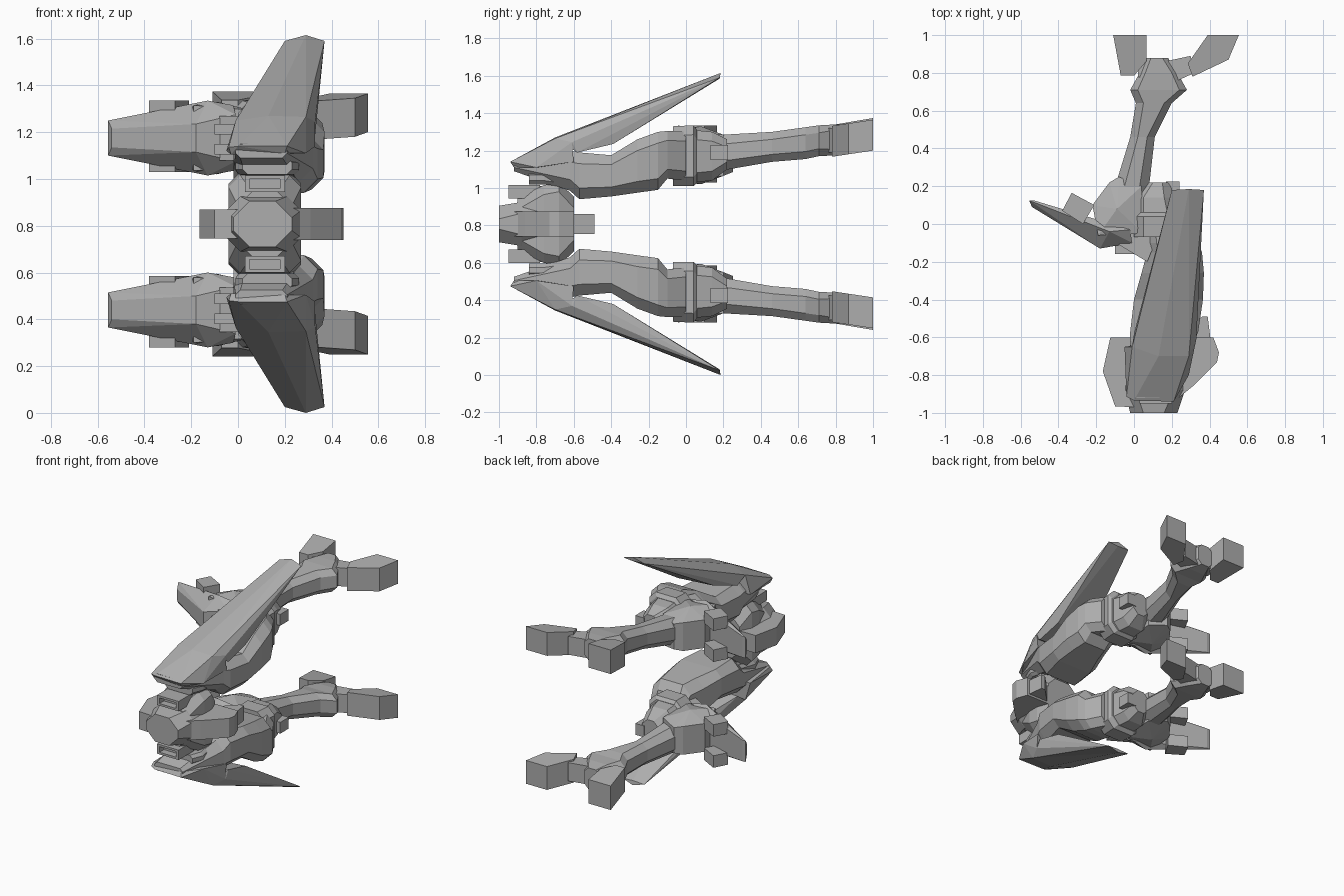
import bpy
import bmesh

MID = 0.8075  # height of the symmetry plane

grey = bpy.data.materials.new("plain_grey")
grey.diffuse_color = (0.42, 0.42, 0.42, 1)


def finish(name, bm, mirror=True):
    """Turn a bmesh into an object, mirrored across the middle height."""
    bmesh.ops.recalc_face_normals(bm, faces=bm.faces)
    bmesh.ops.translate(bm, verts=bm.verts, vec=(0, 0, -MID))
    me = bpy.data.meshes.new(name)
    bm.to_mesh(me)
    bm.free()
    me.materials.append(grey)
    ob = bpy.data.objects.new(name, me)
    ob.location.z = MID
    bpy.context.collection.objects.link(ob)
    if mirror:
        mod = ob.modifiers.new("mirror", 'MIRROR')
        mod.use_axis = (False, False, True)
        mod.use_mirror_merge = False
    return ob


def hull(name, pts, mirror=True):
    """Faceted solid around a few corner points."""
    bm = bmesh.new()
    for p in pts:
        bm.verts.new(p)
    res = bmesh.ops.convex_hull(bm, input=bm.verts)
    junk = {g for g in res["geom_interior"] + res["geom_unused"]
            if isinstance(g, bmesh.types.BMVert) and g.is_valid}
    bmesh.ops.delete(bm, geom=list(junk), context='VERTS')
    bmesh.ops.dissolve_limit(bm, angle_limit=0.02, verts=bm.verts, edges=bm.edges)
    return finish(name, bm, mirror)


def section(y, x0, x1, z0, z1, c):
    """Chamfered rectangle across y."""
    return [(x0 + c, y, z0), (x1 - c, y, z0), (x1, y, z0 + c), (x1, y, z1 - c),
            (x1 - c, y, z1), (x0 + c, y, z1), (x0, y, z1 - c), (x0, y, z0 + c)]


def loft(name, sections, mirror=True):
    bm = bmesh.new()
    rings = [[bm.verts.new(p) for p in section(*s)] for s in sections]
    for a, b in zip(rings, rings[1:]):
        for i in range(8):
            j = (i + 1) % 8
            bm.faces.new((a[i], a[j], b[j], b[i]))
    bm.faces.new(rings[0])
    bm.faces.new(rings[-1])
    return finish(name, bm, mirror)


def prism(name, outline, z0, z1, tilt=0.0, mirror=True):
    """Top-view outline raised from z0 to z1, rising along y by tilt."""
    return hull(name, [(x, y, z + tilt * (y - 0.8)) for x, y in outline for z in (z0, z1)], mirror)


def box(name, x0, x1, y0, y1, z0, z1, mirror=True):
    return prism(name, [(x0, y0), (x1, y0), (x1, y1), (x0, y1)], z0, z1, 0, mirror)


# Hip core, nose and side lobes
loft("hip_core", [(-0.9, 0.0, 0.23, 0.67, 0.945, 0.06), (-0.76, -0.04, 0.27, 0.6, 1.015, 0.05),
                  (-0.68, -0.04, 0.27, 0.585, 1.03, 0.05), (-0.6, 0.0, 0.24, 0.66, 0.955, 0.06)], False)
loft("hip_nose", [(-1.0, -0.02, 0.23, 0.71, 0.905, 0.07), (-0.88, -0.05, 0.27, 0.69, 0.925, 0.06),
                  (-0.7, -0.04, 0.27, 0.69, 0.925, 0.06)], False)
prism("left_lobe", [(0.0, -0.97), (-0.1, -0.965), (-0.165, -0.78), (-0.125, -0.6), (0.0, -0.6)],
      0.745, 0.87, 0, False)
prism("right_lobe", [(0.2, -0.95), (0.31, -0.86), (0.44, -0.73), (0.45, -0.68), (0.42, -0.6), (0.2, -0.6)],
      0.74, 0.875, 0, False)
prism("right_lobe_tail", [(0.25, -0.7), (0.41, -0.65), (0.39, -0.49), (0.36, -0.49), (0.25, -0.6)],
      0.755, 0.86, 0, False)
# Small frames on the hip front, made from four bars
for n, x0, x1, z0, z1 in (("low", 0.03, 0.2, 0.945, 0.96), ("high", 0.03, 0.2, 1.0, 1.015),
                          ("left", 0.03, 0.05, 0.945, 1.015), ("right", 0.18, 0.2, 0.945, 1.015)):
    box("hip_frame_" + n, x0, x1, -0.95, -0.78, z0, z1)
box("hip_frame_back", 0.04, 0.19, -0.9, -0.75, 0.95, 1.01)
loft("hip_collar", [(-0.84, 0.02, 0.23, 1.02, 1.09, 0.02), (-0.76, -0.01, 0.26, 1.02, 1.09, 0.02),
                    (-0.62, 0.0, 0.25, 1.0, 1.09, 0.02)])

# Thigh pod, running back into the knee joint
loft("thigh_pod", [(-0.92, -0.01, 0.21, 1.09, 1.15, 0.02), (-0.62, -0.02, 0.32, 0.985, 1.2, 0.06),
                   (-0.57, -0.02, 0.34, 0.94, 1.19, 0.06), (-0.4, 0.0, 0.365, 0.955, 1.175, 0.05),
                   (-0.26, 0.04, 0.37, 0.975, 1.26, 0.06), (-0.15, 0.07, 0.36, 0.99, 1.3, 0.06),
                   (-0.1, 0.07, 0.34, 1.05, 1.305, 0.05), (0.0, 0.06, 0.28, 1.04, 1.3, 0.05)])
loft("knee_joint_ring", [(-0.07, 0.0, 0.25, 1.01, 1.33, 0.05), (0.04, 0.0, 0.26, 1.01, 1.335, 0.05),
                         (0.06, 0.0, 0.24, 1.03, 1.31, 0.05)])
loft("knee_joint", [(0.04, 0.0, 0.23, 1.03, 1.31, 0.05), (0.14, 0.0, 0.21, 1.04, 1.3, 0.05),
                    (0.22, 0.06, 0.19, 1.1, 1.26, 0.04)])
box("knee_clip", 0.17, 0.24, 0.13, 0.225, 1.15, 1.23)
prism("knee_bracket", [(-0.08, -0.11), (0.07, -0.2), (0.14, -0.03), (-0.02, -0.03)], 1.08, 1.27)
for n, z in (("upper", 1.19), ("lower", 1.105)):
    box("knee_hook_" + n, -0.1, 0.02, -0.16, -0.1, z, z + 0.045)

# Long swept fin above the pod
base = [(-0.01, -0.65, 1.25), (0.13, -0.7, 1.27), (0.29, -0.7, 1.265), (0.33, -0.61, 1.245)]
hull("fin_blade", base + [(0.2, 0.18, 1.59), (0.29, 0.185, 1.615), (0.37, 0.18, 1.59),
                          (0.29, 0.18, 1.585), (0.0, -0.58, 1.2), (0.06, -0.4, 1.25),
                          (0.33, -0.39, 1.235), (0.33, -0.58, 1.19)])
hull("fin_nose", base + [(-0.04, -0.915, 1.135), (0.0, -0.935, 1.14), (0.21, -0.94, 1.14),
                         (0.29, -0.8, 1.11), (0.33, -0.6, 1.14), (-0.05, -0.65, 1.12),
                         (-0.03, -0.9, 1.105), (0.2, -0.92, 1.11)])

# Knee body and forward guard blade
hull("knee_body", [(x, y, z) for x, y, h in ((-0.22, 0.1, 0.1), (-0.13, 0.22, 0.1), (-0.08, 0.25, 0.09),
                                             (0.04, 0.2, 0.11), (0.05, -0.05, 0.12), (-0.19, -0.06, 0.14),
                                             (-0.09, 0.08, 0.155))
                   for z in (1.175 - h, 1.175 + h)])
hull("knee_guard", [(x, y, z) for x, y, h in ((-0.555, 0.125, 0.075), (-0.54, 0.09, 0.04),
                                              (-0.53, 0.125, 0.075), (-0.18, -0.13, 0.06),
                                              (-0.01, -0.1, 0.1), (-0.13, -0.04, 0.16),
                                              (-0.02, -0.03, 0.14), (-0.22, 0.0, 0.14))
                    for z in (1.175 - h, 1.175 + h)])
for n, z in (("upper", 1.25), ("lower", 1.03)):
    prism("guard_block_" + n, [(-0.38, 0.07), (-0.33, 0.165), (-0.21, 0.1), (-0.27, 0.0)], z, z + 0.085)

# Shin and ankle
loft("shin", [(0.1, -0.13, 0.07, 1.08, 1.27, 0.05), (0.2, -0.1, 0.08, 1.095, 1.285, 0.05),
              (0.46, -0.02, 0.11, 1.14, 1.3, 0.04), (0.64, 0.01, 0.2, 1.155, 1.325, 0.04),
              (0.71, -0.02, 0.28, 1.17, 1.335, 0.04), (0.8, 0.03, 0.23, 1.175, 1.34, 0.03),
              (0.88, 0.06, 0.18, 1.19, 1.34, 0.03)])

# Two toes with short links to the ankle
prism("left_toe_link", [(0.02, 0.78), (0.1, 0.75), (0.1, 0.87), (0.02, 0.87)], 1.19, 1.32)
prism("right_toe_link", [(0.16, 0.86), (0.21, 0.75), (0.32, 0.8), (0.3, 0.89)], 1.19, 1.32)
prism("left_toe", [(-0.11, 1.0), (0.065, 1.0), (0.065, 0.86), (0.0, 0.785), (-0.07, 0.785)],
      1.17, 1.34, 0.17)
prism("right_toe", [(0.39, 1.0), (0.555, 1.0), (0.5, 0.87), (0.31, 0.78), (0.285, 0.85), (0.35, 0.93)],
      1.17, 1.335, 0.15)
